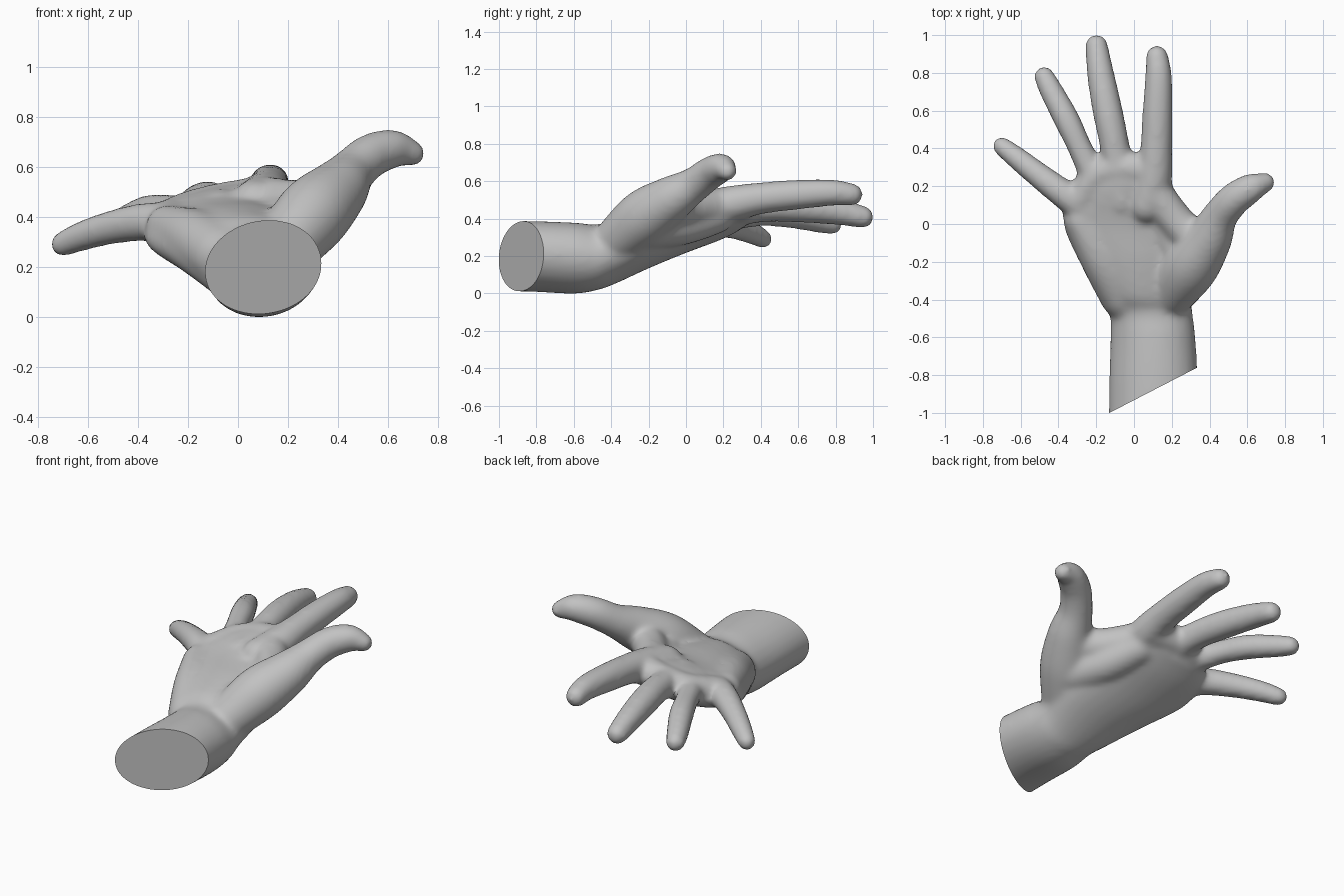
import bpy, bmesh, math
from mathutils import Vector

if "Cube" in bpy.data.objects:
    bpy.data.objects.remove(bpy.data.objects["Cube"])

SIDES = 28


def catmull(rows, steps=6):
    """Smoothly interpolate rows of equal-length numbers."""
    out = []
    for i in range(len(rows) - 1):
        p = [rows[max(i - 1, 0)], rows[i], rows[i + 1], rows[min(i + 2, len(rows) - 1)]]
        for s in range(steps):
            t = s / steps
            out.append([0.5 * (2 * b + (c - a) * t + (2 * a - 5 * b + 4 * c - d) * t * t
                               + (3 * b - a - 3 * c + d) * t ** 3)
                        for a, b, c, d in zip(*p)])
    out.append(list(rows[-1]))
    return out


def loft(bm, rings):
    """Skin a closed tube through (centre, u, v) ellipses."""
    loops = []
    for c, u, v in rings:
        loops.append([bm.verts.new(c + u * math.cos(a) + v * math.sin(a))
                      for a in (2 * math.pi * k / SIDES for k in range(SIDES))])
    for a, b in zip(loops, loops[1:]):
        for k in range(SIDES):
            n = (k + 1) % SIDES
            bm.faces.new((a[k], a[n], b[n], b[k]))
    bm.faces.new(loops[0][::-1])
    bm.faces.new(loops[-1])


def digit(bm, points):
    """Round tube along x, y, z, radius points with domed ends."""
    rows = catmull(points)
    pos = [Vector(r[:3]) for r in rows]
    rad = [r[3] for r in rows]
    tan = [(pos[min(i + 1, len(pos) - 1)] - pos[max(i - 1, 0)]).normalized()
           for i in range(len(pos))]
    dome = [math.radians(a) for a in (20, 40, 58, 74, 86)]
    data = [(pos[0] - tan[0] * rad[0] * math.sin(a), tan[0], rad[0] * math.cos(a))
            for a in reversed(dome)]
    data += list(zip(pos, tan, rad))
    data += [(pos[-1] + tan[-1] * rad[-1] * math.sin(a), tan[-1], rad[-1] * math.cos(a))
             for a in dome]
    rings = []
    for c, t, r in data:
        u = t.cross(Vector((0, 0, 1))).normalized()
        rings.append((c, u * r, u.cross(t) * r))
    loft(bm, rings)


bm = bmesh.new()

# Forearm and palm: y, centre x, centre z, half width, half height, sideways slope
body = [
    (-1.15, 0.100, 0.200, 0.235, 0.188, 0.08),
    (-0.85, 0.103, 0.200, 0.235, 0.188, 0.08),
    (-0.60, 0.100, 0.190, 0.225, 0.190, 0.06),
    (-0.47, 0.090, 0.195, 0.220, 0.175, 0.0),
    (-0.38, 0.060, 0.230, 0.245, 0.178, 0.0),
    (-0.20, 0.015, 0.290, 0.305, 0.155, 0.03),
    (0.00, -0.060, 0.345, 0.315, 0.125, 0.08),
    (0.18, -0.070, 0.405, 0.285, 0.112, 0.15),
    (0.29, -0.050, 0.440, 0.220, 0.090, 0.20),
]
loft(bm, [(Vector((x, y, z)), Vector((w, 0, w * s)), Vector((0, 0, h)))
          for y, x, z, w, h, s in catmull(body)])

# Knuckle row that webs the finger bases together
digit(bm, [(-0.285, 0.12, 0.385, 0.08), (-0.20, 0.25, 0.42, 0.083),
           (-0.08, 0.295, 0.45, 0.085), (0.08, 0.285, 0.475, 0.088)])
# Thumb with its fleshy base
digit(bm, [(0.20, -0.36, 0.29, 0.13), (0.30, -0.22, 0.41, 0.15), (0.395, -0.08, 0.505, 0.125),
           (0.455, 0.04, 0.58, 0.095), (0.53, 0.13, 0.645, 0.088),
           (0.62, 0.19, 0.672, 0.078), (0.695, 0.22, 0.655, 0.053)])
# Web between thumb and index finger, palm side and back side
digit(bm, [(0.34, -0.10, 0.46, 0.10), (0.22, 0.02, 0.455, 0.095), (0.10, 0.18, 0.47, 0.095)])
digit(bm, [(0.27, -0.20, 0.36, 0.12), (0.18, -0.02, 0.375, 0.115), (0.10, 0.16, 0.42, 0.10)])
# Heel of the palm on the little finger side
digit(bm, [(-0.05, -0.38, 0.24, 0.13), (-0.165, -0.18, 0.31, 0.12), (-0.28, 0.02, 0.36, 0.09)])
# Index finger
digit(bm, [(0.07, 0.10, 0.45, 0.10), (0.105, 0.24, 0.48, 0.097), (0.118, 0.40, 0.51, 0.085),
           (0.125, 0.60, 0.53, 0.08), (0.13, 0.78, 0.54, 0.071), (0.122, 0.885, 0.53, 0.061)])
# Middle finger
digit(bm, [(-0.06, 0.12, 0.42, 0.09), (-0.10, 0.40, 0.46, 0.079), (-0.14, 0.60, 0.46, 0.08),
           (-0.178, 0.80, 0.44, 0.072), (-0.198, 0.945, 0.41, 0.06)])
# Ring finger
digit(bm, [(-0.15, 0.12, 0.40, 0.085), (-0.275, 0.38, 0.425, 0.066), (-0.355, 0.55, 0.42, 0.069),
           (-0.435, 0.70, 0.39, 0.063), (-0.475, 0.78, 0.37, 0.055)])
# Little finger
digit(bm, [(-0.20, 0.04, 0.36, 0.09), (-0.36, 0.15, 0.38, 0.078), (-0.50, 0.255, 0.36, 0.068),
           (-0.62, 0.35, 0.325, 0.06), (-0.70, 0.412, 0.292, 0.051)])

bmesh.ops.recalc_face_normals(bm, faces=bm.faces)
mesh = bpy.data.meshes.new("hand")
bm.to_mesh(mesh)
bm.free()
hand = bpy.data.objects.new("hand", mesh)
bpy.context.collection.objects.link(hand)
bpy.context.view_layer.objects.active = hand
hand.select_set(True)

# Fuse the parts into one skin and relax it
remesh = hand.modifiers.new("fuse", 'REMESH')
remesh.mode = 'VOXEL'
remesh.voxel_size = 0.015
relax = hand.modifiers.new("relax", 'SMOOTH')
relax.factor = 0.5
relax.iterations = 14
for name in ("fuse", "relax"):
    bpy.ops.object.modifier_apply(modifier=name)

# Slanted flat cut through the forearm
bm = bmesh.new()
bm.from_mesh(hand.data)
cut = bmesh.ops.bisect_plane(bm, geom=bm.verts[:] + bm.edges[:] + bm.faces[:],
                             plane_co=(-0.13, -1.0, 0), plane_no=(0.24, -0.465, 0),
                             clear_outer=True)
edges = [e for e in cut['geom_cut'] if isinstance(e, bmesh.types.BMEdge)]
bmesh.ops.holes_fill(bm, edges=edges, sides=0)
bmesh.ops.recalc_face_normals(bm, faces=bm.faces)
# Rest the lowest point on the ground
low = min(v.co.z for v in bm.verts)
bmesh.ops.translate(bm, verts=bm.verts, vec=(0, 0, -low))
bm.to_mesh(hand.data)
bm.free()

skin = bpy.data.materials.new("plain grey")
skin.diffuse_color = (0.54, 0.54, 0.54, 1)
skin.use_nodes = True
skin.node_tree.nodes["Principled BSDF"].inputs["Base Color"].default_value = skin.diffuse_color
hand.data.materials.clear()
hand.data.materials.append(skin)
bpy.ops.object.shade_smooth_by_angle(angle=math.radians(40))
